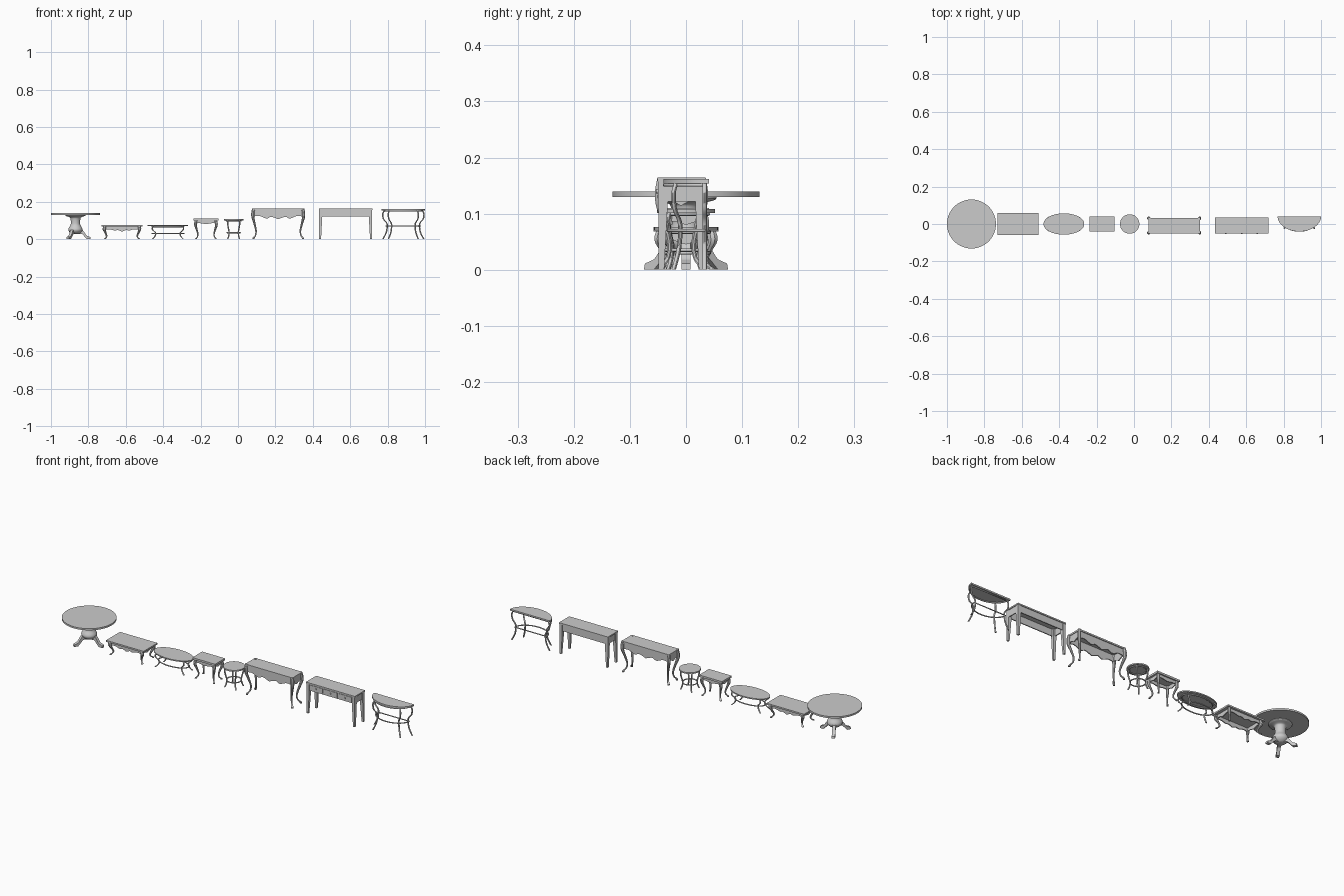
import bpy, bmesh, math
from math import sin, cos, pi, radians
from mathutils import Vector

if "Cube" in bpy.data.objects:
    bpy.data.objects.remove(bpy.data.objects["Cube"])


def finish(name, bm, smooth=True):
    bmesh.ops.recalc_face_normals(bm, faces=bm.faces)
    me = bpy.data.meshes.new(name)
    bm.to_mesh(me)
    bm.free()
    if smooth:
        for p in me.polygons:
            p.use_smooth = True
        me.set_sharp_from_angle(angle=radians(35))
    ob = bpy.data.objects.new(name, me)
    bpy.context.collection.objects.link(ob)
    return ob


def prism(name, pts, vec, smooth=True):
    """Flat outline pushed along vec."""
    bm = bmesh.new()
    lo = [bm.verts.new(p) for p in pts]
    hi = [bm.verts.new(Vector(p) + Vector(vec)) for p in pts]
    n = len(pts)
    bm.faces.new(lo)
    bm.faces.new(hi)
    for i in range(n):
        bm.faces.new((lo[i], lo[(i + 1) % n], hi[(i + 1) % n], hi[i]))
    return finish(name, bm, smooth)


def box(name, x0, x1, y0, y1, z0, z1):
    return prism(name, [(x0, y0, z0), (x1, y0, z0), (x1, y1, z0), (x0, y1, z0)], (0, 0, z1 - z0), False)


def arc(cx, cy, rx, ry, z, a0=0, a1=2 * pi, n=48, closed=True):
    m = n if closed else n - 1
    return [(cx + rx * cos(a0 + (a1 - a0) * i / m), cy + ry * sin(a0 + (a1 - a0) * i / m), z) for i in range(n)]


def spline(keys, sub=5):
    """Catmull-Rom through tuples."""
    k = [keys[0]] + list(keys) + [keys[-1]]
    out = []
    for i in range(1, len(k) - 2):
        for s in range(sub):
            t = s / sub
            out.append(tuple(0.5 * (2 * b + (c - a) * t + (2 * a - 5 * b + 4 * c - d) * t * t
                                    + (3 * b - a - 3 * c + d) * t ** 3)
                             for a, b, c, d in zip(k[i - 1], k[i], k[i + 1], k[i + 2])))
    return out + [tuple(keys[-1])]


def loft(name, secs, n):
    """Level n-sided sections (x, y, z, half width)."""
    bm = bmesh.new()
    rings = []
    f = 1 / cos(pi / n) if n == 4 else 1
    for x, y, z, r in secs:
        rings.append([bm.verts.new((x + r * f * cos(2 * pi * (i + .5) / n),
                                    y + r * f * sin(2 * pi * (i + .5) / n), z)) for i in range(n)])
    for a, b in zip(rings, rings[1:]):
        for i in range(n):
            bm.faces.new((a[i], a[(i + 1) % n], b[(i + 1) % n], b[i]))
    bm.faces.new(rings[0])
    bm.faces.new(rings[-1])
    return finish(name, bm)


def tube(name, pts, r, closed):
    cu = bpy.data.curves.new(name, 'CURVE')
    cu.dimensions = '3D'
    cu.bevel_depth = r
    cu.bevel_resolution = 2
    cu.use_fill_caps = True
    sp = cu.splines.new('POLY')
    sp.points.add(len(pts) - 1)
    for p, q in zip(sp.points, pts):
        p.co = (*q, 1)
    sp.use_cyclic_u = closed
    ob = bpy.data.objects.new(name, cu)
    bpy.context.collection.objects.link(ob)


def cabriole(name, x, y, sx, sy, h, w, amp):
    prof = [(0, 0, 1), (.15, .25, 1.1), (.3, .2, 1), (.5, -.4, .75), (.72, -.95, .55),
            (.87, -.75, .5), (.95, -.1, .7), (1, .05, .65)]
    loft(name, spline([(x + sx * amp * o, y + sy * amp * o, h * (1 - t), w * s) for t, o, s in prof]), 8)


def wavy_apron(name, a, b, ztop, wave, thick):
    """Skirt from a to b; wave = (t, drop) for the left half."""
    a, b = Vector(a), Vector(b)
    half = spline(wave)
    full = half + [(1 - t, d) for t, d in half[-2::-1]]
    low = [(*(a.lerp(b, t)), ztop - d) for t, d in full]
    d = (b - a).normalized()
    prism(name, [(*a, ztop)] + low + [(*b, ztop)], (-d.y * thick, d.x * thick, 0))


def aprons(name, x0, x1, y0, y1, ztop, wave_long, wave_short, th=.005):
    c = [(x0, y0), (x1, y0), (x1, y1), (x0, y1)]
    for i, side in enumerate(("front", "right", "back", "left")):
        wavy_apron(f"{name}_{side}_apron", c[i], c[(i + 1) % 4], ztop, wave_short if i % 2 else wave_long, th)


def metal_leg(name, cx, cy, dx, dy, h, ring, r):
    """Bowed round leg leaning around (dx, dy) from the centre."""
    prof = [(1, 1), (.88, 1.1), (.7, 1.06), (ring + .12, .9), (ring, .86), (ring * .5, .92), (0, 1.1)]
    loft(name, spline([(cx + dx * s, cy + dy * s, h * t, r) for t, s in prof]), 10)


CORNERS = [(-1, -1, "front_left"), (1, -1, "front_right"), (-1, 1, "back_left"), (1, 1, "back_right")]

# Round pedestal table
PX = -.869
prism("dining_top", arc(PX, 0, .131, .131, .130, n=64), (0, 0, .009))
col = [(.131, .054), (.125, .053), (.119, .034), (.112, .027), (.09, .025), (.075, .027), (.06, .036),
       (.048, .038), (.036, .03), (.028, .018)]
loft("dining_pedestal", [(PX, 0, z, r) for z, r in spline(col, 3)], 32)
foot = spline([(.015, .054), (.034, .053), (.048, .036), (.06, .02), (.07, .015), (.08, .011)]) \
    + [(.082, 0), (.062, 0)] + spline([(.056, .006), (.045, .018), (.034, .028), (.015, .028)])
for i in range(3):
    a = i * 2 * pi / 3
    u, v = Vector((cos(a), sin(a), 0)), Vector((-sin(a), cos(a), 0))
    prism(f"dining_foot_{i}", [Vector((PX, 0, z)) + u * r - v * .008 for r, z in foot], v * .016)

# Rectangular coffee table
box("coffee_top", -.73, -.511, -.058, .058, .068, .076)
aprons("coffee", -.714, -.527, -.047, .047, .068,
       [(0, .018), (.15, .015), (.3, .022), (.38, .019), (.5, .027)], [(0, .018), (.2, .015), (.5, .023)])
for sx, sy, n in CORNERS:
    cabriole(f"coffee_{n}_leg", -.6205 + sx * .092, sy * .045, sx, sy, .069, .0085, .01)

# Oval metal table
OX = -.375
prism("oval_top", arc(OX, 0, .109, .057, .07, n=64), (0, 0, .006))
tube("oval_top_rim", arc(OX, 0, .085, .042, .067), .003, True)
tube("oval_stretcher", arc(OX, 0, .086, .042, .03), .003, True)
for sx, sy, n in CORNERS:
    metal_leg(f"oval_{n}_leg", OX, 0, sx * .076, sy * .032, .07, .42, .0038)

# Rectangular end table
box("end_top", -.238, -.105, -.041, .041, .1, .11)
aprons("end", -.228, -.115, -.034, .034, .1,
       [(0, .016), (.2, .014), (.5, .02)], [(0, .016), (.2, .014), (.5, .02)])
for sx, sy, n in CORNERS:
    cabriole(f"end_{n}_leg", -.1715 + sx * .053, sy * .031, sx, sy, .101, .0075, .01)

# Small round metal table
RX = -.023
prism("lamp_top", arc(RX, 0, .052, .052, .101), (0, 0, .007))
tube("lamp_top_rim", arc(RX, 0, .04, .04, .099), .003, True)
tube("lamp_stretcher", arc(RX, 0, .036, .036, .035), .003, True)
for sx, sy, n in CORNERS:
    metal_leg(f"lamp_{n}_leg", RX, 0, sx * .029, sy * .029, .102, .34, .0038)

# Console with wavy skirt
YC = -.008
box("console_top", .077, .353, YC - .043, YC + .041, .156, .164)
aprons("console", .08, .35, YC - .039, YC + .037, .157,
       [(0, .037), (.12, .032), (.27, .046), (.36, .037), (.5, .05)], [(0, .037), (.2, .032), (.5, .043)])
for sx, sy, n in CORNERS:
    cabriole(f"console_{n}_leg", .215 + sx * .132, YC + sy * .035, sx, sy, .1645, .0085, .014)

# Console with drawers
x0, x1, y0, y1 = .432, .718, YC - .043, YC + .043
box("drawer_console_top", x0, x1, y0, y1, .157, .164)
for n, b in (("front", (x0 + .004, x1 - .004, y0 + .004, y0 + .009)),
             ("back", (x0 + .004, x1 - .004, y1 - .009, y1 - .004)),
             ("left", (x0 + .004, x0 + .009, y0 + .005, y1 - .005)),
             ("right", (x1 - .009, x1 - .004, y0 + .005, y1 - .005))):
    box(f"drawer_console_{n}_apron", *b, .122, .157)
for i in range(3):
    cx = .575 + (i - 1) * .085
    box(f"drawer_front_{i}", cx - .039, cx + .039, y0 + .0015, y0 + .006, .127, .153)
    prism(f"drawer_knob_{i}", [(cx + .004 * cos(k * pi / 6), y0 + .0015, .14 + .004 * sin(k * pi / 6))
                               for k in range(12)], (0, -.004, 0))
for sx, sy, n in CORNERS:
    cx, cy = .575 + sx * .133, YC + sy * .033
    loft(f"drawer_console_{n}_leg", [(cx, cy, .157, .0085), (cx, cy, .12, .0085),
                                     (cx + sx * .003, cy + sy * .003, 0, .005)], 4)

# Half-moon metal console
HX, HY = .884, .041
prism("half_moon_top", arc(HX, HY, .116, .081, .154, pi, 2 * pi, 40, False), (0, 0, .008))
for n, z, s in (("top_rim", .151, .88), ("stretcher", .07, .8)):
    tube(f"half_moon_{n}", arc(HX, HY - .008, .116 * s, .081 * s, z, pi, 2 * pi, 32, False), .003, True)
for sx in (-1, 1):
    side = "left" if sx < 0 else "right"
    metal_leg(f"half_moon_back_{side}_leg", HX, HY - .008, sx * .1, 0, .155, .45, .004)
    metal_leg(f"half_moon_front_{side}_leg", HX, HY - .008, sx * .073, -.05, .155, .45, .004)
